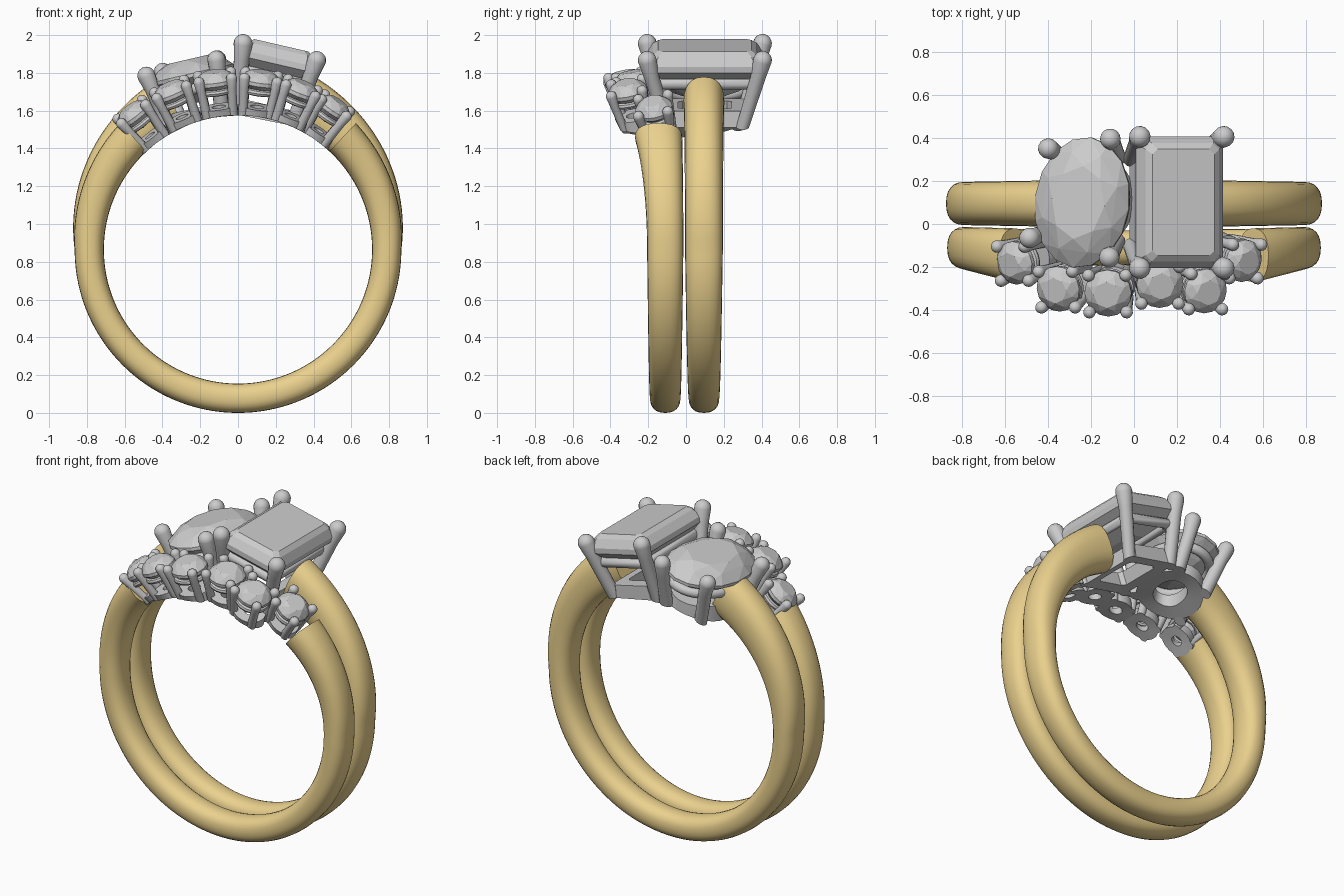
import bpy, bmesh, math
from math import sin, cos, pi, radians, hypot
from mathutils import Matrix, Vector

if "Cube" in bpy.data.objects:
    bpy.data.objects.remove(bpy.data.objects["Cube"])

C, R = 0.865, 0.71            # finger hole centre height and radius
gold = bpy.data.materials.new("gold")
gold.diffuse_color = (0.83, 0.64, 0.27, 1)
gold.use_nodes = True
gold.node_tree.nodes["Principled BSDF"].inputs["Base Color"].default_value = gold.diffuse_color


def finish(name, bm, smooth=True, mat=None, fit=False):
    """Turn a bmesh into an object; fit pushes points out of the finger hole."""
    if fit:
        for v in bm.verts:
            r = hypot(v.co.x, v.co.z - C)
            if r < R:
                v.co.x *= R / r
                v.co.z = C + (v.co.z - C) * R / r
    bmesh.ops.recalc_face_normals(bm, faces=bm.faces)
    me = bpy.data.meshes.new(name)
    bm.to_mesh(me)
    bm.free()
    ob = bpy.data.objects.new(name, me)
    bpy.context.collection.objects.link(ob)
    if mat:
        me.materials.append(mat)
    if smooth:
        bpy.ops.object.select_all(action='DESELECT')
        ob.select_set(True)
        bpy.context.view_layer.objects.active = ob
        bpy.ops.object.shade_smooth_by_angle(angle=radians(40))
    return ob


def loft(bm, rings, loop=False):
    vs = [[bm.verts.new(p) for p in ring] for ring in rings]
    n = len(vs[0])
    pairs = list(zip(vs, vs[1:])) + ([(vs[-1], vs[0])] if loop else [])
    for a, b in pairs:
        for i in range(n):
            j = (i + 1) % n
            bm.faces.new((a[i], a[j], b[j], b[i]))
    if not loop:
        bm.faces.new(vs[0])
        bm.faces.new(vs[-1])


def frame(pos, tilt, lean=0.0, spin=0.0):
    """Stone frame: tilt towards x, lean towards the front, spin about its axis."""
    return (Matrix.Translation(pos) @ Matrix.Rotation(tilt, 4, 'Y')
            @ Matrix.Rotation(lean, 4, 'X') @ Matrix.Rotation(spin, 4, 'Z'))


def ellipse(a, b, n=32, off=0.0):
    return [(a * cos(2 * pi * (i + off) / n), b * sin(2 * pi * (i + off) / n)) for i in range(n)]


def octagon(a, b, c):
    q = [(a, b - c), (a - c, b)]
    return (q + [(-x, y) for x, y in reversed(q)] + [(-x, -y) for x, y in q]
            + [(x, -y) for x, y in reversed(q)])


def hoop(bm, M, outline, profile):
    rings = []
    for x, y in outline:
        n = Vector((x, y)).normalized()
        rings.append([M @ Vector((x + n.x * d, y + n.y * d, z)) for d, z in profile])
    loft(bm, rings, loop=True)


def tube(r, z, n=10):
    return [(r * cos(2 * pi * i / n), z + r * sin(2 * pi * i / n)) for i in range(n)]


def slab(d0, d1, z0, z1):
    return [(d0, z0), (d1, z0), (d1, z1), (d0, z1)]


def prong(bm, M, base, top, r0, r1):
    a, b = M @ Vector(base), M @ Vector(top)
    axis = (b - a).normalized()
    q = axis.to_track_quat('Z', 'Y')
    steps = [(a, r0), (a.lerp(b, 0.8), r1 * 0.82)]
    for k in range(6):
        t = radians(16 * k)
        steps.append((b + axis * r1 * sin(t), r1 * cos(t)))
    loft(bm, [[p + q @ Vector((r * cos(2 * pi * i / 14), r * sin(2 * pi * i / 14), 0))
               for i in range(14)] for p, r in steps])


def gem(name, M, levels):
    """Faceted stone: hull around outlines given at several heights."""
    bm = bmesh.new()
    for outline, z in levels:
        for x, y in outline:
            bm.verts.new(M @ Vector((x, y, z)))
    res = bmesh.ops.convex_hull(bm, input=bm.verts[:])
    bmesh.ops.delete(bm, geom=[g for g in res["geom_interior"]
                               if isinstance(g, bmesh.types.BMVert)], context='VERTS')
    bmesh.ops.dissolve_limit(bm, angle_limit=radians(1), verts=bm.verts[:], edges=bm.edges[:])
    finish(name, bm, smooth=False)


def brilliant(name, M, a, b, crown, depth):
    e = lambda s, n, off=0.0: ellipse(a * s, b * s, n, off)
    gem(name, M, [(e(.56, 8), crown), (e(.8, 8, .5), crown * .66), (e(1, 16), .008),
                  (e(1, 16), -.012), (e(.62, 8, .5), -depth * .55), (e(.03, 8), -depth)])


# Bands: open hoops that thicken towards their ends
def band(name, y0, y1, span, w, r_end):
    bm = bmesh.new()
    rings = []
    for i in range(121):
        s = radians(span) * (i / 60 - 1)
        u = max(0.0, (abs(s) - pi / 2) / (radians(span) - pi / 2))
        v = min(1.0, abs(s) / (pi / 2))
        out = 0.865 + (r_end - 0.865) * u
        hw = w[0] + (w[1] - w[0]) * v + (w[2] - w[1]) * u ** 2
        y = y0 + (y1 - y0) * u ** 2
        mid, h = (out + R) / 2, (out - R) / 2
        ring = []
        for k in range(24):
            t = 2 * pi * k / 24
            ct, st = cos(t), sin(t)
            r = mid + h * math.copysign(abs(ct) ** 0.85, ct)
            ring.append((r * sin(s), y + hw * math.copysign(abs(st) ** 0.85, st), C - r * cos(s)))
        rings.append(ring)
    loft(bm, rings)
    finish(name, bm, mat=gold)


band("back_band", 0.095, 0.095, 156, (0.08, 0.1, 0.108), 1.0)
band("front_band", -0.11, -0.145, 137, (0.08, 0.096, 0.125), 0.915)

# Step-cut rectangular stone and its four-prong setting
M = frame((0.21, 0.1, 1.86), radians(13))
gem("rectangular_stone", M, [(octagon(.205 - i, .305 - i, max(.035 - i * .2, .005)), z) for i, z in
    ((.058, .088), (.03, .066), (0, .018), (0, -.015), (.08, -.085), (.16, -.135))])
bm = bmesh.new()
for sx in (-1, 1):
    for sy in (-1, 1):
        prong(bm, M, (sx * .14, sy * .2, -.38), (sx * .2, sy * .305, .052), .036, .05)
hoop(bm, M, octagon(.165, .255, .03), tube(.03, -.085))
hoop(bm, M, octagon(.13, .2, .03), slab(-.065, .03, -.38, -.235))
finish("rectangular_setting", bm, fit=True)

# Oval stone and its four-prong setting
O = frame((-0.24, 0.1, 1.79), radians(-13))
spin = O @ Matrix.Rotation(radians(-8), 4, 'Z')
brilliant("oval_stone", spin, .225, .305, .085, .15)
bm = bmesh.new()
for x, y in ((-.15, .25), (.145, .295), (-.24, -.165), (.14, -.255)):
    prong(bm, O, (x * .68, y * .7, -.34), (x, y, .05), .036, .048)
hoop(bm, spin, ellipse(.18, .25), tube(.03, -.075))
hoop(bm, spin, ellipse(.14, .19), slab(-.065, .03, -.34, -.175))
finish("oval_setting", bm, fit=True)

# Row of six small round stones along the front arc
row = [(-.55, -.18, .102), (-.35, -.30, .107), (-.12, -.32, .11),
       (.12, -.28, .11), (.33, -.31, .105), (.505, -.17, .1)]
for i, (x, y, r) in enumerate(row):
    a = math.asin(x / 0.9)
    F = frame((x, y, C + 0.9 * cos(a)), a, radians(11))
    brilliant(f"small_stone_{i + 1}", F, r, r, .052, .085)
    bm = bmesh.new()
    for k in range(4):
        t = pi / 4 + k * pi / 2
        dx, dy = cos(t) * r, sin(t) * r
        prong(bm, F, (dx * .82, dy * .82, -.23), (dx * 1.12, dy * 1.12, .02), .024, .029)
    hoop(bm, F, ellipse(r * .82, r * .82, 24), tube(.017, -.05, 8))
    hoop(bm, F, ellipse(r * .7, r * .7, 24), slab(-.04, .022, -.23, -.14))
    finish(f"small_setting_{i + 1}", bm, fit=True)
